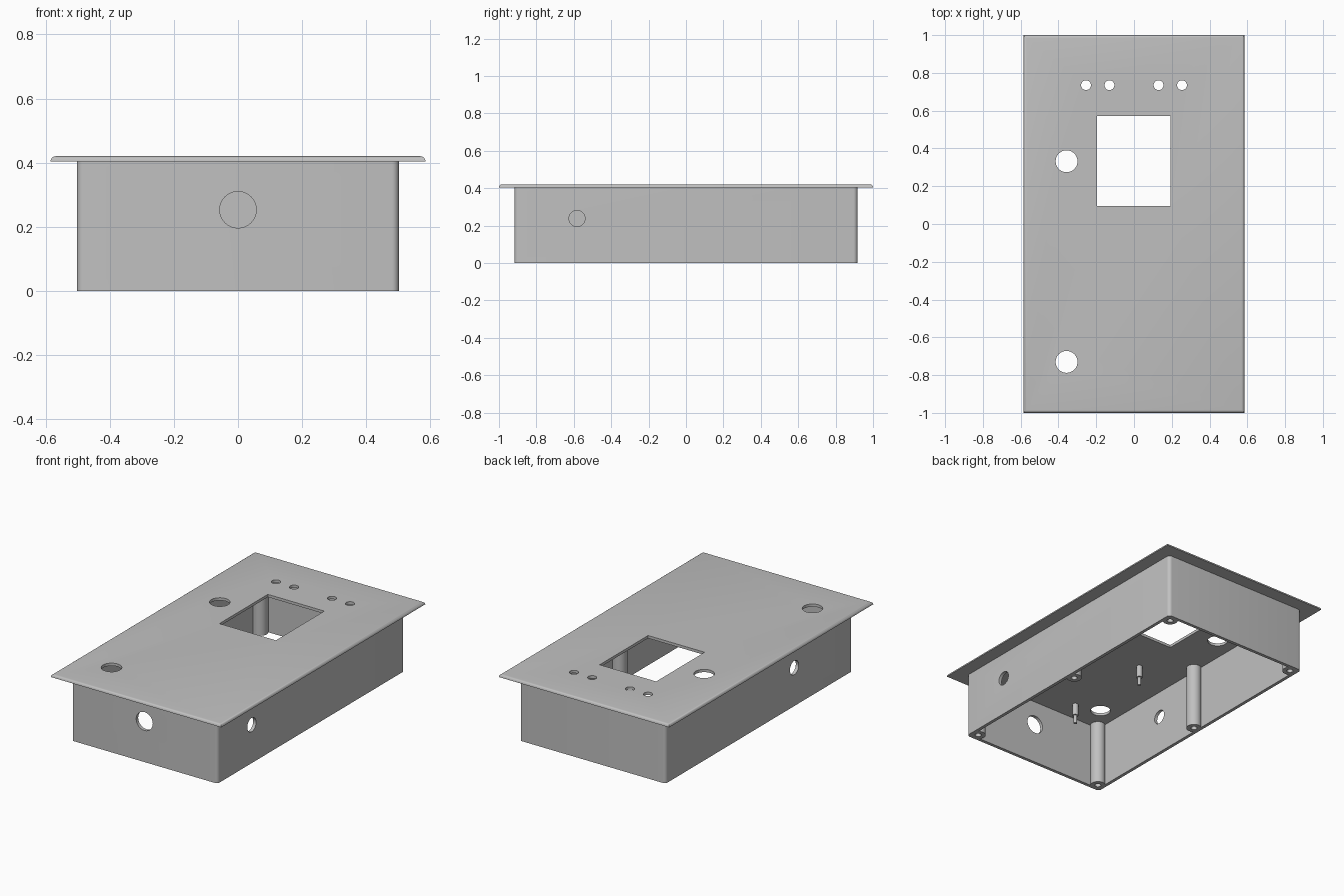
import bpy, bmesh, math
from mathutils import Matrix, Vector

if "Cube" in bpy.data.objects:
    bpy.data.objects.remove(bpy.data.objects["Cube"])

HX, HY = 0.502, 0.917      # half size of the box
WALL = 0.02
Z_LID, Z_TOP = 0.403, 0.42

grey = bpy.data.materials.new("grey plastic")
grey.use_nodes = True
grey.diffuse_color = (0.53, 0.53, 0.53, 1)
grey.node_tree.nodes["Principled BSDF"].inputs["Base Color"].default_value = grey.diffuse_color


def add_box(bm, lo, hi):
    lo, hi = Vector(lo), Vector(hi)
    mat = Matrix.Translation((lo + hi) / 2) @ Matrix.Diagonal((*(hi - lo), 1))
    return bmesh.ops.create_cube(bm, size=1, matrix=mat)["verts"]


def add_cylinder(bm, centre, radius, depth, axis="Z", sides=32):
    turn = {"X": Matrix.Rotation(math.pi / 2, 4, "Y"),
            "Y": Matrix.Rotation(math.pi / 2, 4, "X"),
            "Z": Matrix.Identity(4)}[axis]
    bmesh.ops.create_cone(bm, cap_ends=True, segments=sides, radius1=radius,
                          radius2=radius, depth=depth,
                          matrix=Matrix.Translation(centre) @ turn)


def add_rounded_box(bm, hx, hy, z0, z1, radius):
    verts = add_box(bm, (-hx, -hy, z0), (hx, hy, z1))
    edges = {e for v in verts for e in v.link_edges
             if abs(e.verts[0].co.z - e.verts[1].co.z) > 0.1}
    bmesh.ops.bevel(bm, geom=list(edges), offset=radius, segments=6,
                    profile=0.5, affect="EDGES")


def make(name, bm):
    bmesh.ops.recalc_face_normals(bm, faces=bm.faces)
    mesh = bpy.data.meshes.new(name)
    bm.to_mesh(mesh)
    bm.free()
    mesh.materials.append(grey)
    obj = bpy.data.objects.new(name, mesh)
    bpy.context.collection.objects.link(obj)
    return obj


def activate(obj):
    bpy.ops.object.select_all(action="DESELECT")
    obj.select_set(True)
    bpy.context.view_layer.objects.active = obj


def boolean(obj, tool, operation):
    mod = obj.modifiers.new(operation.lower(), "BOOLEAN")
    mod.object, mod.operation, mod.solver = tool, operation, "EXACT"
    activate(obj)
    bpy.ops.object.modifier_apply(modifier=mod.name)
    bpy.data.objects.remove(tool)


def smooth(obj):
    activate(obj)
    bpy.ops.object.shade_smooth_by_angle(angle=math.radians(30))


# Lid: flat plate with a rounded upper rim
bm = bmesh.new()
add_box(bm, (-0.585, -1, Z_LID), (0.585, 1, Z_TOP))
rim = [e for e in bm.edges if all(v.co.z > Z_TOP - 0.001 for v in e.verts)]
bmesh.ops.bevel(bm, geom=rim, offset=0.016, segments=4, profile=0.5, affect="EDGES")
lid = make("lid", bm)

# Lid openings: display window, two large holes, four small holes
bm = bmesh.new()
add_box(bm, (-0.195, 0.096, 0.3), (0.193, 0.571, 0.5))
for y in (0.332, -0.73):
    add_cylinder(bm, (-0.357, y, Z_LID), 0.058, 0.2)
for x in (-0.254, -0.13, 0.13, 0.254):
    add_cylinder(bm, (x, 0.735, Z_LID), 0.026, 0.2)
boolean(lid, make("lid_cutter", bm), "DIFFERENCE")
smooth(lid)

# Shell: open-bottomed box with rounded upright corners
bm = bmesh.new()
add_rounded_box(bm, HX, HY, 0, Z_LID + 0.004, 0.022)
shell = make("shell", bm)
bm = bmesh.new()
add_rounded_box(bm, HX - WALL, HY - WALL, -0.1, 0.6, 0.01)
boolean(shell, make("shell_cavity", bm), "DIFFERENCE")

# Screw bosses in the corners and halfway along the long walls
spots = [(sx * (HX - 0.047), y) for sx in (-1, 1) for y in (-HY + 0.047, 0, HY - 0.047)]
bm = bmesh.new()
for x, y in spots:
    add_cylinder(bm, (x, y, (Z_LID + 0.004) / 2), 0.044, Z_LID + 0.004)
boolean(shell, make("screw_bosses", bm), "UNION")

# Screw holes and cable holes
bm = bmesh.new()
for x, y in spots:
    add_cylinder(bm, (x, y, 0), 0.018, 0.24, sides=20)
add_cylinder(bm, (0, -HY, 0.253), 0.057, 0.2, "Y")
add_cylinder(bm, (HX, -0.583, 0.238), 0.043, 0.2, "X")
add_cylinder(bm, (-HX, -0.345, 0.238), 0.043, 0.2, "X")
boolean(shell, make("shell_cutter", bm), "DIFFERENCE")
smooth(shell)

# Stepped mounting pins under the lid
for side, x in (("right", -0.2), ("left", 0.2)):
    for end, y in (("front", -0.77), ("rear", -0.19)):
        bm = bmesh.new()
        add_cylinder(bm, (x, y, Z_LID - 0.036), 0.018, 0.076, sides=20)
        add_cylinder(bm, (x, y, Z_LID - 0.095), 0.01, 0.06, sides=16)
        smooth(make(f"mounting_pin_{end}_{side}", bm))
